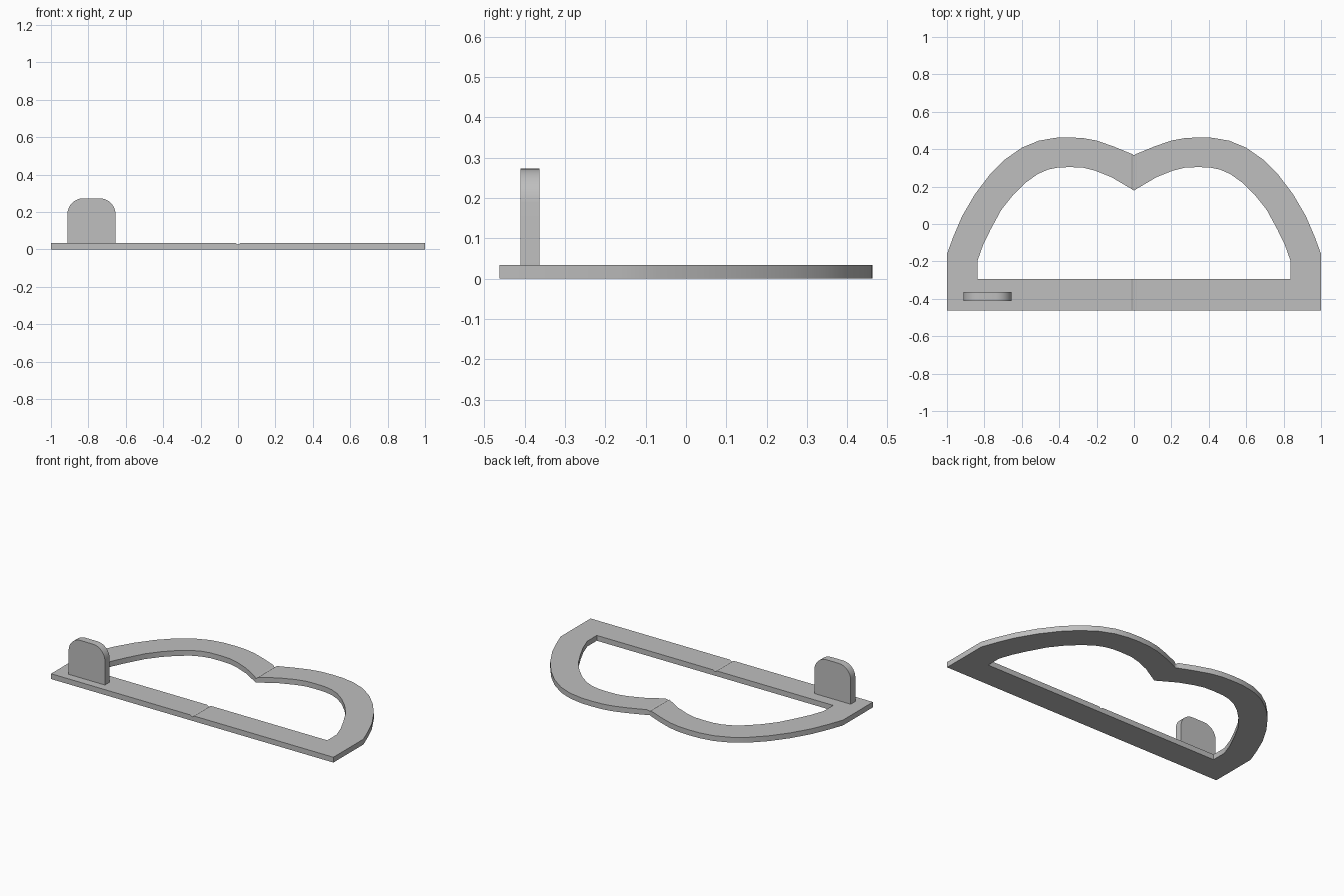
import bpy, bmesh, math

cube = bpy.data.objects.get("Cube")
if cube:
    bpy.data.objects.remove(cube, do_unlink=True)

GREY = (0.52, 0.52, 0.52, 1)
grey = bpy.data.materials.new("plain grey")
grey.use_nodes = True
grey.diffuse_color = GREY
grey.node_tree.nodes["Principled BSDF"].inputs["Base Color"].default_value = GREY

THICK, GROOVE_HALF, GROOVE_DEPTH = 0.034, 0.013, 0.009


def finish(name, bm):
    bmesh.ops.recalc_face_normals(bm, faces=bm.faces)
    mesh = bpy.data.meshes.new(name)
    bm.to_mesh(mesh)
    bm.free()
    mesh.materials.append(grey)
    obj = bpy.data.objects.new(name, mesh)
    bpy.context.collection.objects.link(obj)
    bpy.ops.object.select_all(action='DESELECT')
    obj.select_set(True)
    bpy.context.view_layer.objects.active = obj
    bpy.ops.object.shade_smooth_by_angle(angle=math.radians(25))
    return obj


# Frame: one half swept through (outer, inner) stations, then mirrored
stations = [
    ((0, -.463), (0, -.293)), ((GROOVE_HALF, -.463), (GROOVE_HALF, -.293)),
    ((1, -.463), (.837, -.293)), ((1, -.16), (.837, -.197)),
    ((.965, -.065), (.808, -.115)), ((.92, .04), (.767, -.03)),
    ((.85, .16), (.71, .075)), ((.77, .265), (.646, .156)),
    ((.69, .345), (.578, .222)), ((.6, .408), (.515, .267)),
    ((.51, .445), (.46, .291)), ((.42, .461), (.405, .302)),
    ((.345, .463), (.345, .304)), ((.27, .459), (.275, .302)),
    ((.2, .446), (.21, .286)), ((.11, .415), (.12, .25)),
    ((GROOVE_HALF, .375), (GROOVE_HALF, .187)), ((0, .368), (0, .178)),
]
bm = bmesh.new()
rings = []
for outer, inner in stations:
    top = THICK - (GROOVE_DEPTH if outer[0] == 0 else 0)
    rings.append([bm.verts.new((*p, z)) for p, z in
                  ((outer, 0), (outer, top), (inner, top), (inner, 0))])
for a, b in zip(rings, rings[1:]):
    for i in range(4):
        j = (i + 1) % 4
        bm.faces.new((a[i], a[j], b[j], b[i]))
frame = finish("frame", bm)
mirror = frame.modifiers.new("mirror", 'MIRROR')
mirror.use_axis[0] = True
# mirror goes ahead of any shading modifier
frame.modifiers.move(len(frame.modifiers) - 1, 0)

# Upright tab: rounded top profile extruded through its depth
LEFT, RIGHT, TOP, RADIUS = -.912, -.655, .273, .085
profile = [(LEFT, .02), (RIGHT, .02)]
for cx, start in ((RIGHT - RADIUS, 0), (LEFT + RADIUS, 90)):
    for step in range(9):
        a = math.radians(start + step * 90 / 8)
        profile.append((cx + RADIUS * math.cos(a), TOP - RADIUS + RADIUS * math.sin(a)))
bm = bmesh.new()
face = bm.faces.new([bm.verts.new((x, -.411, z)) for x, z in profile])
extruded = bmesh.ops.extrude_face_region(bm, geom=[face])["geom"]
bmesh.ops.translate(bm, vec=(0, .047, 0),
                    verts=[v for v in extruded if isinstance(v, bmesh.types.BMVert)])
finish("upright_tab", bm)
